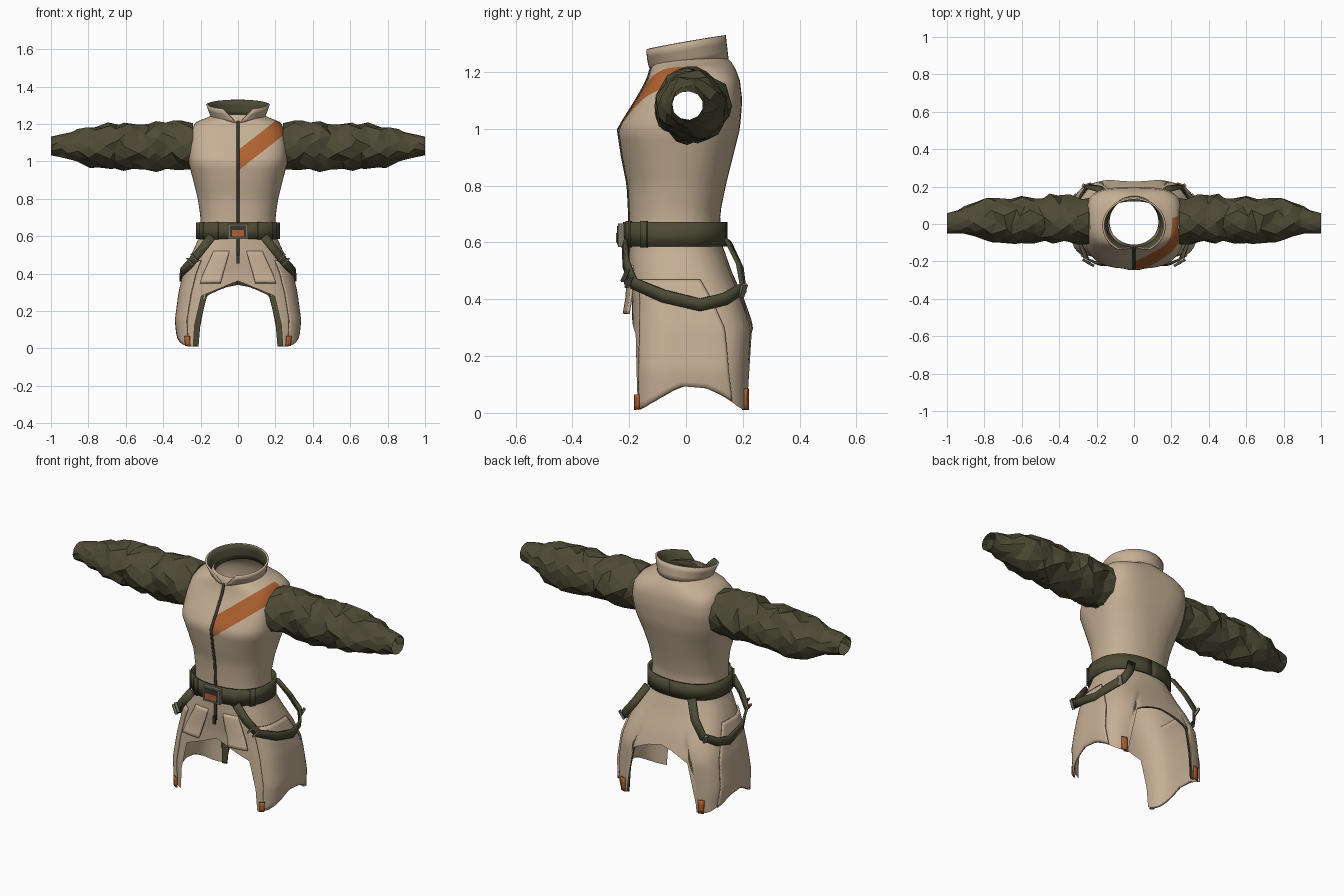
import bpy, bmesh, math, random
from mathutils import Vector, Matrix, Euler

random.seed(4)
if "Cube" in bpy.data.objects:
    bpy.data.objects.remove(bpy.data.objects["Cube"])


def material(name, r, g, b):
    m = bpy.data.materials.new(name)
    m.use_nodes = True
    m.diffuse_color = (r, g, b, 1)
    m.node_tree.nodes["Principled BSDF"].inputs["Base Color"].default_value = (r, g, b, 1)
    return m


tan = material("tan cloth", .56, .43, .3)
olive = material("olive cloth", .075, .07, .035)
orange = material("orange accent", .43, .12, .03)
dark = material("dark zipper", .04, .037, .03)
metal = material("dull metal", .2, .18, .14)

# Garment cross-sections: height, half width, front y, back y, squareness
SECTIONS = [
    (0, .313, -.185, .225, 4.5), (.15, .328, -.188, .228, 4), (.3, .308, -.19, .24, 3.5),
    (.4, .285, -.19, .205, 3.1), (.5, .25, -.2, .16, 2.6), (.6, .205, -.2, .125, 2.3),
    (.7, .2, -.2, .12, 2.3), (.8, .215, -.205, .14, 2.3), (.9, .24, -.225, .165, 2.5),
    (1, .266, -.24, .19, 2.9), (1.1, .262, -.177, .198, 3.5), (1.17, .25, -.137, .19, 3.5),
    (1.21, .225, -.125, .175, 2.7), (1.235, .165, -.118, .16, 2), (1.25, .135, -.11, .145, 2)]
# Hem height by angle from the front
HEM = [(0, .36), (2, .345), (6, .327), (15, .302), (26, .28), (33, .01), (42, .012), (55, .022),
       (70, .042), (80, .062), (88, .087), (90, .104), (92, .088), (100, .068), (112, .045),
       (125, .024), (138, .012), (154, .01), (160, .28), (180, .34)]


def lookup(table, v):
    v = min(max(v, table[0][0]), table[-1][0])
    for p, q in zip(table, table[1:]):
        if v <= q[0]:
            t = (v - p[0]) / (q[0] - p[0])
            return [a + (b - a) * t for a, b in zip(p, q)]


def hem(angle):
    return lookup(HEM, abs(angle))[1]


def oval(angle, z, a, front, back, n=2, off=0):
    s, c = math.sin(math.radians(angle)), math.cos(math.radians(angle))
    x = math.copysign(abs(s) ** (2 / n), s) * (a + off)
    y = math.copysign(abs(c) ** (2 / n), c) * ((back - front) / 2 + off)
    return Vector((x, (front + back) / 2 - y, z))


def surface(angle, z, off=0):
    _, a, front, back, n = lookup(SECTIONS, z)
    return oval(angle, z, a, front, back, n, off)


def finish(name, bm, mats, mirror=False, thick=0, inner=0, smooth=True):
    me = bpy.data.meshes.new(name)
    bm.to_mesh(me)
    bm.free()
    ob = bpy.data.objects.new(name, me)
    bpy.context.collection.objects.link(ob)
    for m in mats:
        me.materials.append(m)
    if mirror:
        ob.modifiers.new("mirror", 'MIRROR').use_mirror_merge = False
    if thick:
        s = ob.modifiers.new("thickness", 'SOLIDIFY')
        s.thickness, s.offset, s.material_offset = thick, -1, inner
    if smooth:
        bpy.ops.object.select_all(action='DESELECT')
        ob.select_set(True)
        bpy.context.view_layer.objects.active = ob
        bpy.ops.object.shade_smooth_by_angle(angle=math.radians(40))


def grid(rows, closed=False):
    bm = bmesh.new()
    vs = [[bm.verts.new(p) for p in row] for row in rows]
    n = len(rows[0])
    for lo, hi in zip(vs, vs[1:]):
        for i in range(n if closed else n - 1):
            k = (i + 1) % n
            bm.faces.new((lo[i], lo[k], hi[k], hi[i]))
    return bm


def patch(name, mat, start, end, low, high, off, slant=0, thick=.01, steps=10):
    """Mirrored panel lying over the garment; low may be 'hem', off is (bottom, top)."""
    rows = []
    for j in range(steps + 1):
        t, row = j / steps, []
        for i in range(steps + 1):
            u = start + (end + slant * (1 - t) - start) * i / steps
            z0 = hem(u) if low == 'hem' else low
            row.append(surface(u, z0 + (high - z0) * t, off[0] + (off[1] - off[0]) * t))
        rows.append(row)
    finish(name, grid(rows), [mat], True, thick)


def box(name, mat, loc, size, turn=(0, 0, 0), mirror=False):
    bm = bmesh.new()
    bmesh.ops.create_cube(bm, size=1, matrix=Matrix.LocRotScale(Vector(loc), Euler(turn), Vector(size)))
    finish(name, bm, [mat], mirror, smooth=False)


# Coat body: one shell from hem to neck
half = sorted(set(range(0, 181, 5)) | {k for k, _ in HEM})
around = [-a for a in reversed(half[1:])] + half
rows = [[surface(a, hem(a) + (.6 - hem(a)) * j / 12) for a in around] for j in range(12)]
heights = [.6 + .03 * j for j in range(20)] + [1.19, 1.21, 1.225, 1.235, 1.25]
rows += [[surface(a, z) for a in around] for z in heights]
bm = grid(rows)
bmesh.ops.remove_doubles(bm, verts=bm.verts[:], dist=.0005)


def armhole(f):
    c = f.calc_center_median()
    return abs(c.x) > .17 and ((c.y - .015) / .105) ** 2 + ((c.z - 1.08) / .11) ** 2 < 1


bmesh.ops.delete(bm, geom=[f for f in bm.faces if armhole(f)], context='FACES')
# Chest stripe cut along two slanted lines
slope = .78
for base in (.95, 1.06):
    near = [f for f in bm.faces if (c := f.calc_center_median()).x > 0 and c.y < .04 and c.z > .85]
    geom = near + list({e for f in near for e in f.edges}) + list({v for f in near for v in f.verts})
    bmesh.ops.bisect_plane(bm, geom=geom, plane_co=(0, 0, base), plane_no=(-slope, 0, 1))
for f in bm.faces:
    c = f.calc_center_median()
    if c.x > 0 and c.y < .04 and .95 < c.z - slope * c.x < 1.06:
        f.material_index = 1
finish("coat_body", bm, [tan, orange])

# Stand collar, open at the front, with an olive inside
rows = []
for t in (0, .33, .66, 1):
    row = []
    for i in range(41):
        s = i / 20 - 1
        u = 180 + s * (177 - 27 * t)
        back = (1 - math.cos(math.radians(u))) / 2
        z = (1.2 + .045 * back) * (1 - t) + (1.275 + .055 * back) * t
        row.append(oval(u, z, .14 + .03 * t, -.125 - .034 * t, .15 - .01 * t))
    rows.append(row)
finish("collar", grid(rows), [tan, olive], thick=.01, inner=1)

# Crumpled sleeves: x, centre z, half height, centre y, half depth
SLEEVE = [(.24, 1.083, .122, .015, .124), (.4, 1.083, .13, .025, .128), (.55, 1.078, .118, .02, .118),
          (.7, 1.08, .122, .025, .126), (.81, 1.077, .103, .025, .108), (.88, 1.08, .074, .02, .082),
          (.93, 1.085, .06, .01, .062), (1, 1.083, .05, .005, .055)]
rows, count, sides = [], 15, 11
for j in range(count + 1):
    x = .24 + .76 * j / count
    _, cz, rz, cy, ry = lookup(SLEEVE, x)
    rough = .03 if j in (0, count) else .14
    row = []
    for i in range(sides):
        a = math.tau * (i + .5 * (j % 2)) / sides
        k = 1.02 + random.uniform(-rough, rough * .7)
        dx = 0 if j in (0, count) else random.uniform(-.02, .02)
        row.append((x + dx, cy + ry * k * math.cos(a), cz + rz * k * math.sin(a)))
    rows.append(row)
bm = grid(rows, closed=True)
bmesh.ops.triangulate(bm, faces=bm.faces[:], quad_method='SHORT_EDGE')
finish("sleeves", bm, [olive], mirror=True, smooth=False)

# Skirt panels, pouches, lining and hem tabs
patch("side_panels", tan, 42, 102, 'hem', .47, (.01, .01), slant=12, steps=20)
patch("front_pouches", tan, 7, 27, .35, .52, (.034, .004))
patch("back_lining", olive, 145, 180, 'hem', .45, (-.008, -.008), thick=.004, steps=40)
patch("front_hem_tabs", orange, 35, 45, 'hem', .065, (.017, .017), thick=.008, steps=3)
patch("back_hem_tabs", orange, 142, 152, 'hem', .085, (.008, .008), thick=.008, steps=3)

# Zipper down the front
track = [surface(0, .47 + .745 * j / 24, .004) for j in range(25)]
finish("zipper", grid([[p + Vector((dx, 0, 0)) for dx in (-.007, .007)] for p in track]), [dark], thick=.006)
box("zipper_pull", dark, (0, -.212, .475), (.014, .012, .045))


# Belt with loops and buckle
def band(name, start, end, low, high, off, mirror):
    us = [start + (end - start) * i / 48 for i in range(49)]
    rows = [[surface(u, .63, off) + Vector((0, 0, z - .63)) for u in us] for z in (low, high)]
    finish(name, grid(rows), [olive], mirror, .012)


band("belt", -180, 180, .585, .672, .022, False)
for start in (24, 52):
    band("belt_loop", start, start + 9, .582, .676, .028, True)
box("buckle_frame", metal, (0, -.227, .625), (.105, .026, .082))
box("buckle_inset", dark, (0, -.239, .625), (.088, .008, .066))
box("buckle_plate", orange, (0, -.243, .616), (.066, .006, .034))

# Hanging straps looping from belt front to belt back
path = [Vector(p) for p in (
    (.14, -.222, .6), (.2, -.217, .525), (.258, -.188, .455), (.304, -.08, .41), (.312, .05, .38),
    (.298, .14, .4), (.25, .206, .44), (.19, .195, .52), (.14, .152, .61))]
edges = [[], []]
for i, p in enumerate(path):
    tangent = (path[min(i + 1, len(path) - 1)] - path[max(i - 1, 0)]).normalized()
    out = Vector((p.x / .09, (p.y - .01) / .04, 0)).normalized()
    side = out.cross(tangent).normalized() * .022
    edges[0].append(p - side)
    edges[1].append(p + side)
finish("hanging_straps", grid(edges), [olive], mirror=True, thick=.012)
for shift in (0, .022):
    box("strap_adjuster", metal, (.233 + shift, -.214 + shift * .6, .484 - shift), (.055, .014, .008),
        (0, -.8, .5), True)
box("back_adjuster", metal, (.262, .2, .43), (.012, .02, .05), (0, .5, .6), True)
